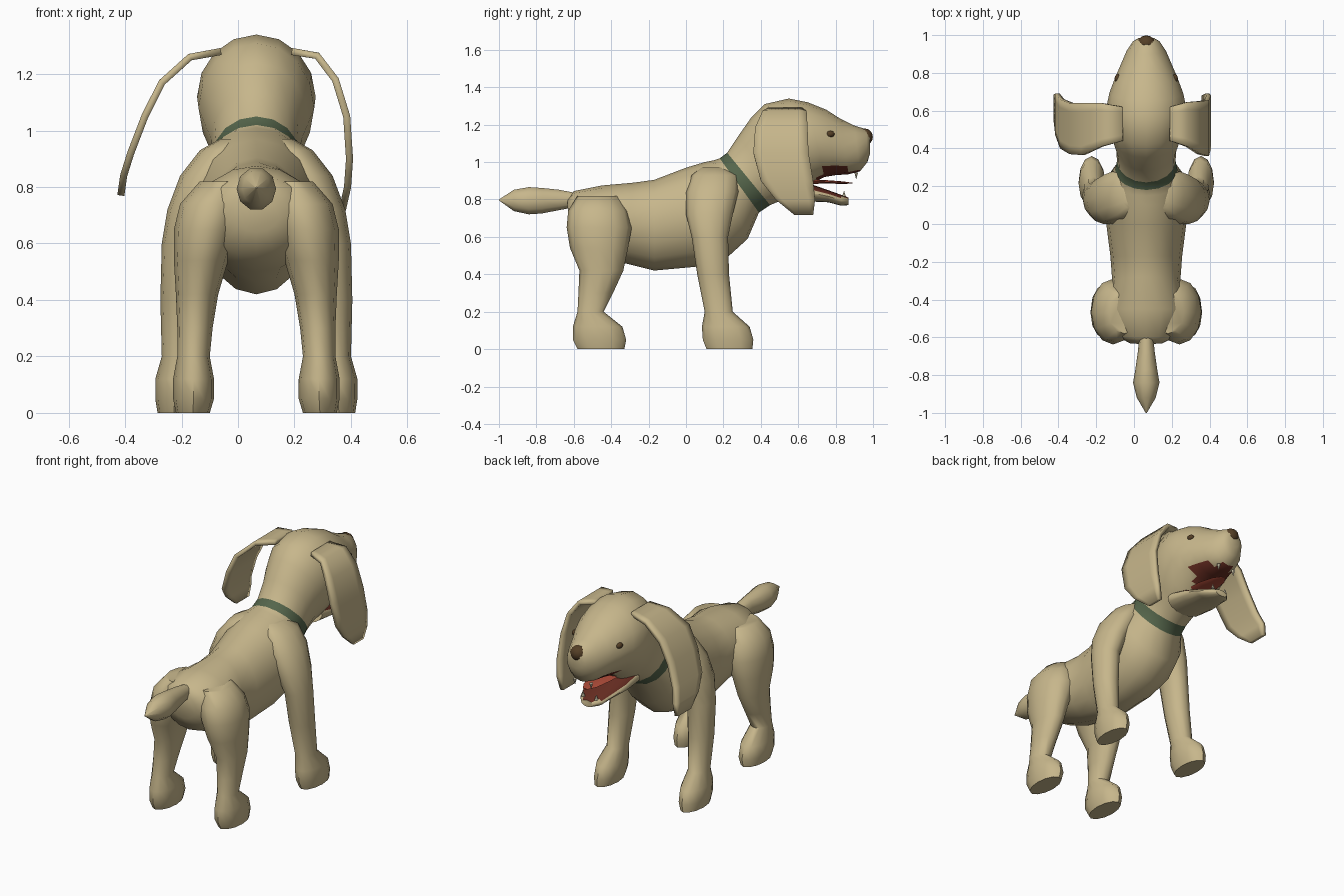
import bpy
import bmesh
from math import sin, cos, pi, radians
from mathutils import Vector

if "Cube" in bpy.data.objects:
    bpy.data.objects.remove(bpy.data.objects["Cube"], do_unlink=True)

MID = 0.065  # x of the body's plane of symmetry


def material(name, color):
    mat = bpy.data.materials.new(name)
    mat.use_nodes = True
    mat.diffuse_color = (*color, 1)
    mat.node_tree.nodes["Principled BSDF"].inputs["Base Color"].default_value = (*color, 1)
    return mat


FUR = material("tan fur", (.57, .47, .26))
COLLAR = material("green collar", (.09, .13, .07))
NOSE = material("dark brown", (.09, .05, .02))
MOUTH = material("dark red mouth", (.13, .025, .015))
TONGUE = material("red tongue", (.42, .07, .04))
TEETH = material("ivory teeth", (.70, .63, .45))


def finish(name, bm, materials, angle=50):
    """Turn a bmesh into a smooth shaded object."""
    mesh = bpy.data.meshes.new(name)
    bm.to_mesh(mesh)
    bm.free()
    for mat in materials:
        mesh.materials.append(mat)
    obj = bpy.data.objects.new(name, mesh)
    bpy.context.collection.objects.link(obj)
    bpy.ops.object.select_all(action='DESELECT')
    obj.select_set(True)
    bpy.context.view_layer.objects.active = obj
    bpy.ops.object.shade_smooth_by_angle(angle=radians(angle))
    return obj


def loft(name, rings, materials=(FUR,), sides=16, rule=None):
    """Skin elliptical rings; each is (y, z, opposite y, opposite z, half width, centre x)."""
    bm = bmesh.new()
    loops = []
    for y0, z0, y1, z1, half, x in rings:
        first, last = Vector((x, y0, z0)), Vector((x, y1, z1))
        centre, arm = (first + last) / 2, (first - last) / 2
        side = Vector((half, 0, 0))
        angles = [2 * pi * i / sides for i in range(sides)]
        loops.append([bm.verts.new(centre + side * cos(a) + arm * sin(a)) for a in angles])
    bands = {}
    for band, (low, high) in enumerate(zip(loops, loops[1:])):
        for i in range(sides):
            j = (i + 1) % sides
            bands[bm.faces.new((low[i], low[j], high[j], high[i]))] = band
    bm.faces.new(loops[0])
    bm.faces.new(loops[-1])
    bmesh.ops.recalc_face_normals(bm, faces=bm.faces)
    if rule:
        for face, band in bands.items():
            face.material_index = rule(band, face.calc_center_median(), face.normal)
    return finish(name, bm, materials)


def centred(rings):
    return [(*ring, MID) for ring in rings]


def blob(name, location, scale, mat):
    bm = bmesh.new()
    bmesh.ops.create_uvsphere(bm, u_segments=12, v_segments=8, radius=1)
    bmesh.ops.scale(bm, vec=scale, verts=bm.verts)
    bmesh.ops.translate(bm, vec=location, verts=bm.verts)
    return finish(name, bm, [mat])


# Torso, neck, skull and muzzle: top point, bottom point, half width
torso = [
    (-.635, .80, -.625, .64, .09),
    (-.60, .845, -.57, .55, .17),
    (-.45, .875, -.45, .50, .22),
    (-.28, .89, -.33, .46, .18),
    (-.17, .905, -.17, .42, .19),
    (.00, .97, .05, .44, .215),
    (.10, 1.0, .22, .49, .22),
    (.15, 1.01, .33, .59, .205),
    (.18, 1.02, .39, .73, .165),
    (.22, 1.05, .45, .77, .155),
    (.28, 1.14, .52, .80, .16),
    (.35, 1.24, .58, .82, .185),
    (.42, 1.31, .64, .85, .205),
    (.55, 1.34, .70, .90, .21),
    (.65, 1.32, .74, .92, .195),
    (.75, 1.28, .80, .93, .165),
    (.82, 1.235, .87, .935, .135),
    (.90, 1.195, .93, .95, .105),
    (.965, 1.175, .97, 1.0, .07),
    (.985, 1.15, .985, 1.05, .04),
]


def torso_colour(band, centre, normal):
    if band == 8:
        return 1
    return 2 if centre.y > .7 and normal.z < -.75 else 0


loft("body_and_head", centred(torso), (FUR, COLLAR, MOUTH), rule=torso_colour)

# Open lower jaw with a dark inner side
jaw = [
    (.56, .92, .52, .80, .13),
    (.66, .885, .65, .79, .125),
    (.76, .85, .76, .785, .10),
    (.83, .825, .83, .767, .075),
    (.87, .81, .87, .77, .04),
]
loft("lower_jaw", centred(jaw), (FUR, MOUTH),
     rule=lambda band, centre, normal: int(centre.y > .6 and normal.z > .75))

# Tongue
tongue = [
    (.62, .91, .62, .88, .07),
    (.74, .905, .74, .885, .065),
    (.84, .897, .84, .883, .045),
    (.89, .89, .89, .885, .015),
]
loft("tongue", centred(tongue), (TONGUE,), sides=10)

# Tail, thickest past the middle and ending in a point
tail = [
    (-.58, .835, -.58, .76, .035),
    (-.68, .855, -.68, .74, .045),
    (-.77, .865, -.77, .722, .058),
    (-.84, .87, -.84, .717, .07),
    (-.92, .855, -.92, .735, .05),
    (-1.0, .80, -1.0, .795, .003),
]
loft("tail", centred(tail), sides=10)

# Legs: height, back y, front y, inner and outer distance from the middle
front_leg = [
    (0, .11, .355, .235, .35),
    (.05, .09, .36, .22, .358),
    (.12, .085, .34, .215, .358),
    (.20, .10, .25, .22, .335),
    (.40, .06, .23, .20, .34),
    (.60, .03, .225, .185, .335),
    (.72, .00, .25, .14, .315),
    (.84, .00, .28, .08, .27),
    (.93, .03, .28, .04, .20),
    (.97, .08, .22, .03, .13),
]
hind_leg = [
    (0, -.58, -.33, .165, .285),
    (.05, -.605, -.32, .15, .295),
    (.12, -.605, -.34, .15, .295),
    (.20, -.58, -.44, .165, .28),
    (.30, -.575, -.39, .155, .28),
    (.42, -.57, -.335, .135, .285),
    (.54, -.62, -.31, .10, .292),
    (.65, -.638, -.29, .06, .292),
    (.74, -.63, -.31, .04, .27),
    (.82, -.58, -.36, .03, .20),
]
for side, sign in (("left", 1), ("right", -1)):
    for part, stations in (("front_leg", front_leg), ("hind_leg", hind_leg)):
        rings = [(back, z, front, z, (outer - inner) / 2, MID + sign * (inner + outer) / 2)
                 for z, back, front, inner, outer in stations]
        loft(f"{side}_{part}", rings, sides=12)


# Ears: thin hanging flaps, each station is x, z, back y, front y
def ear(name, stations, across=6):
    bm = bmesh.new()
    rows = []
    for x, z, back, front in stations:
        rows.append([bm.verts.new((x, back + (front - back) * i / across, z))
                     for i in range(across + 1)])
    for upper, lower in zip(rows, rows[1:]):
        for i in range(across):
            bm.faces.new((upper[i], upper[i + 1], lower[i + 1], lower[i]))
    bmesh.ops.recalc_face_normals(bm, faces=bm.faces)
    obj = finish(name, bm, [FUR])
    thick = obj.modifiers.new("thickness", 'SOLIDIFY')
    thick.thickness = .025
    thick.offset = 0


ear("left_ear", [
    (.19, 1.28, .44, .62), (.28, 1.265, .41, .645), (.345, 1.18, .37, .65),
    (.385, 1.05, .36, .655), (.395, .90, .40, .68), (.388, .80, .48, .69),
    (.37, .72, .58, .68)])
ear("right_ear", [
    (-.06, 1.28, .44, .62), (-.17, 1.26, .41, .64), (-.27, 1.17, .365, .64),
    (-.33, 1.05, .37, .64), (-.38, .92, .40, .66), (-.405, .84, .47, .69),
    (-.415, .77, .56, .685)])

# Nose
blob("nose", (MID, .955, 1.135), (.048, .044, .045), NOSE)

# Eyes and canine teeth, mirrored about the middle
for side, sign in (("left", 1), ("right", -1)):
    blob(f"{side}_eye", (MID + sign * .15, .77, 1.15), (.018, .024, .018), NOSE)
    for part, offset, y, z, tip in (("upper_tooth", .055, .91, .945, -.035),
                                    ("lower_tooth", .045, .845, .815, .03)):
        rings = [(y - .012, z, y + .012, z, .012, MID + sign * offset),
                 (y - .001, z + tip, y + .001, z + tip, .001, MID + sign * offset)]
        loft(f"{side}_{part}", rings, (TEETH,), sides=6)
